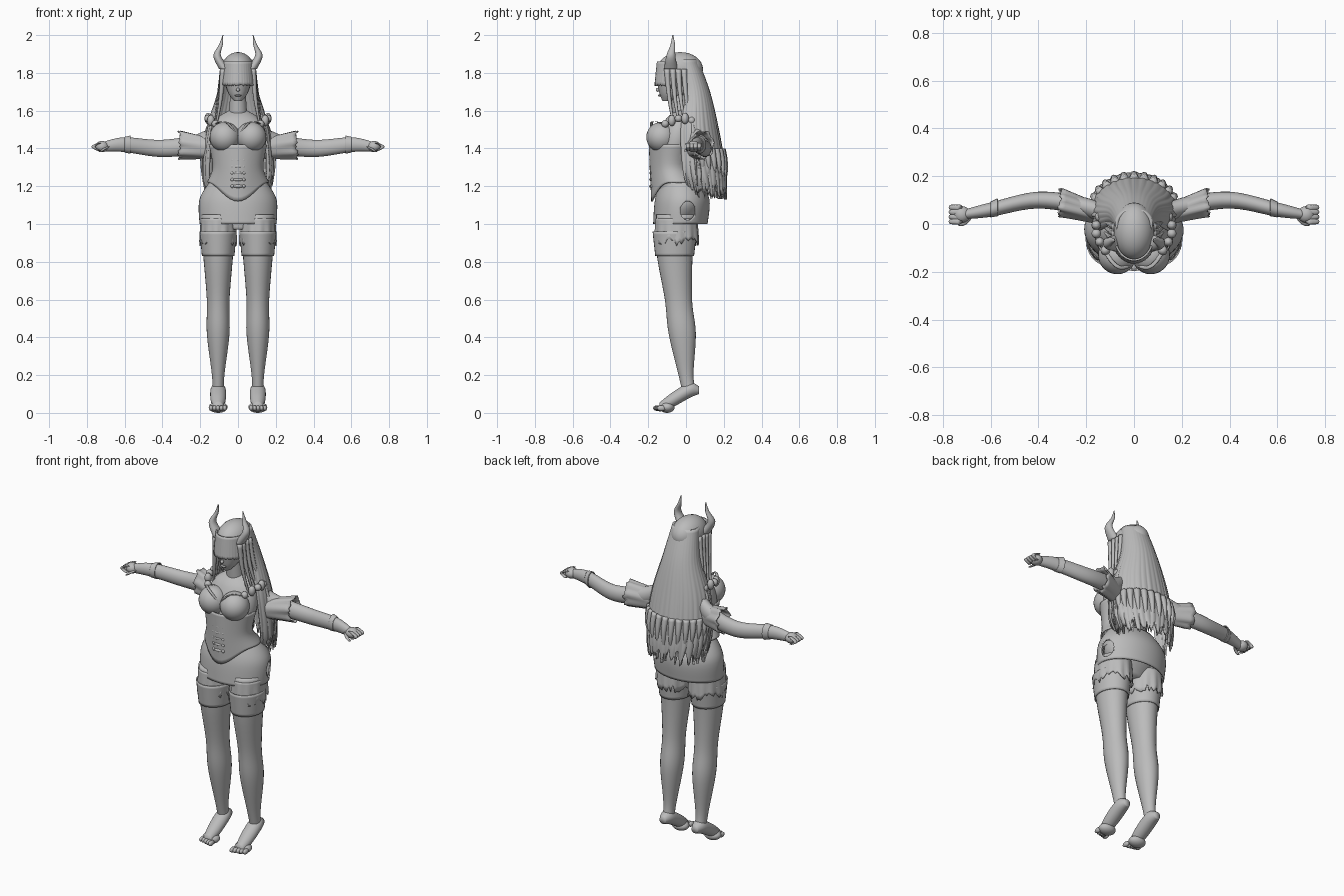
import bpy, bmesh, math, random
from mathutils import Vector

random.seed(4)
old = bpy.data.objects.get("Cube")
if old:
    bpy.data.objects.remove(old, do_unlink=True)

grey = (.5, .5, .5, 1)
clay = bpy.data.materials.new("clay grey")
clay.use_nodes = True
clay.diffuse_color = grey
clay.node_tree.nodes["Principled BSDF"].inputs["Base Color"].default_value = grey

X, Y, Z = Vector((1, 0, 0)), Vector((0, 1, 0)), Vector((0, 0, 1))


def smooth_rings(rings, steps):
    """Catmull-Rom interpolation between rings; returns (ring, progress) pairs."""
    last = len(rings) - 1
    out = []
    for i in range(last):
        before, start = rings[max(i - 1, 0)], rings[i]
        end, after = rings[i + 1], rings[min(i + 2, last)]
        for k in range(steps + (i == last - 1)):
            f = k / steps
            ring = []
            for a, b, c, d in zip(before, start, end, after):
                bend = (2 * a - 5 * b + 4 * c - d) * f * f + (3 * b - a - 3 * c + d) * f ** 3
                ring.append(b + ((c - a) * f + bend) / 2)
            out.append((ring, (i + f) / last))
    return out


def finish(name, bm):
    """Turn a bmesh into a smooth-shaded clay object."""
    bmesh.ops.recalc_face_normals(bm, faces=bm.faces)
    for face in bm.faces:
        face.smooth = True
    mesh = bpy.data.meshes.new(name)
    bm.to_mesh(mesh)
    bm.free()
    mesh.materials.append(clay)
    ob = bpy.data.objects.new(name, mesh)
    bpy.context.collection.objects.link(ob)
    return ob


def loft(name, rings, aspect=1, U=X, V=Y, sides=24, steps=6, arc=None, pleats=0, depth=0,
         ragged=0, drop=-Z, thick=0, shape=None):
    """Skin rings (x, y, z, radius). An arc in degrees leaves the sheet open,
    pleats wave it, ragged tears its last edge, thick makes it a shell."""
    bm, rows = bmesh.new(), []
    first, final = [math.radians(d) for d in (arc or (0, 360))]
    columns = sides + 1 if arc else sides
    tears = [random.random() * ragged for _ in range(columns)]
    for (x, y, z, radius), t in smooth_rings(rings, steps):
        row = []
        for j in range(columns):
            angle = first + (final - first) * j / sides
            r = radius * (1 + depth * t * math.sin(pleats * angle))
            co = Vector((x, y, z)) + U * r * math.cos(angle) + V * r * aspect * math.sin(angle)
            co += drop * tears[j] * t ** 3
            if shape:
                shape(co, t, angle)
            row.append(bm.verts.new(co))
        rows.append(row)
    for upper, lower in zip(rows, rows[1:]):
        for j in range(sides):
            k = (j + 1) % columns
            bm.faces.new((upper[j], upper[k], lower[k], lower[j]))
    if not thick:
        bm.faces.new(rows[0])
        bm.faces.new(rows[-1])
    ob = finish(name, bm)
    if thick:
        shell = ob.modifiers.new("thickness", "SOLIDIFY")
        shell.thickness, shell.offset = thick, 0
    return ob


def column(name, profile, x=0, **options):
    """Upright loft from a profile of (z, y, radius)."""
    return loft(name, [(x, y, z, r) for z, y, r in profile], **options)


def ball(name, centre, size, segments=24):
    bm = bmesh.new()
    bmesh.ops.create_uvsphere(bm, u_segments=segments, v_segments=segments // 2, radius=1)
    for v in bm.verts:
        v.co = Vector([c * s + p for c, s, p in zip(v.co, size, centre)])
    return finish(name, bm)


def strand(name, start, end, bow, radius, taper=.8):
    """Tapered lock from start to end, bulging by the bow vector."""
    start, end, bow = Vector(start), Vector(end), Vector(bow)
    rings = []
    for i in range(5):
        f = i / 4
        p = start.lerp(end, f) + bow * math.sin(math.pi * f)
        rings.append((*p, radius * (1 - taper * f)))
    return loft(name, rings, sides=8, steps=3)


# Torso and neck
column("torso", [(1.12, -.03, .17), (1.28, -.07, .13), (1.45, -.05, .15), (1.55, -.03, .12),
                 (1.6, -.02, .05)], aspect=.67, sides=32)
column("neck", [(1.56, -.02, .05), (1.7, -.04, .04)])


# Corset with a pointed front hem, lacing and eyelets
def pointed_hem(co, t, angle):
    front = max(0, -math.sin(angle))
    co.z -= .1 * front ** 4 * (1 - t) ** 2
    co.y -= .01 * front ** 8


column("corset", [(1.22, -.05, .16), (1.3, -.08, .13), (1.42, -.07, .15)], aspect=.75,
       sides=48, thick=.008, shape=pointed_hem)
pairs = []
for i in range(5):
    height = 1.2 + .035 * i
    ball("corset_lace", (0, -.18, height), (.03, .015, .01), segments=12)
    pairs.append(ball("corset_eyelets", (.03, -.18, height), (.01, .01, .01), segments=10))

# Skirt with a cut-out on one hip, pelvis beneath
skirt = column("skirt", [(1.23, -.03, .14), (1.13, -.02, .2), (1, -.03, .2)], aspect=.7,
               sides=48, thick=.008)
column("pelvis", [(1.2, -.03, .14), (1.1, -.02, .17), (.97, -.05, .1)], aspect=.65)
cutter = ball("cutout_cutter", (.2, .01, 1.07), (.06, .04, .05))
cutter.hide_render = True
cutter.hide_viewport = True
cutout = skirt.modifiers.new("cutout", "BOOLEAN")
cutout.object, cutout.operation, cutout.solver = cutter, "DIFFERENCE", "EXACT"

# Head and face
ball("head", (0, -.05, 1.77), (.07, .1, .11), segments=32)
column("jaw", [(1.75, -.07, .07), (1.69, -.08, .05), (1.65, -.1, .02)], aspect=1.2)
ball("nose", (0, -.15, 1.71), (.01, .01, .01), segments=12)
ball("mouth", (0, -.14, 1.68), (.02, .01, .005), segments=12)

# Hair
ball("hair_cap", (0, -.03, 1.82), (.085, .12, .09), segments=32)
column("fringe", [(1.86, -.05, .08), (1.74, -.05, .09)], aspect=1.25, arc=(190, 350),
       sides=60, pleats=40, depth=.01, ragged=.01, thick=.008)
column("back_hair", [(1.87, 0, .07), (1.7, .04, .1), (1.5, .04, .16), (1.3, .06, .18),
                     (1.23, .08, .16)], aspect=.8, arc=(-30, 210), sides=110,
       pleats=34, depth=.02, ragged=.1, thick=.015)
for i in range(13):
    angle = math.pi * (i + .5) / 13
    across, back = math.cos(angle), math.sin(angle)
    tip = 1.15 + .08 * abs(across) + .02 * random.random()
    strand("hair_tip", (.17 * across, .06 + .13 * back, 1.4),
           (.15 * across, .08 + .11 * back, tip), (.02 * across, .02 * back, 0), .02)
for k in range(4):
    shift = .01 * k
    pairs.append(strand("side_locks", (.08, 3 * shift - .1, 1.82),
                        (.13 + shift, 3 * shift - .05, 1.46), (-.01, -.01, 0), .016))
    pairs.append(strand("outer_strands", (.12, .03, 1.6),
                        (.18 - shift, .06 + 2 * shift, 1.2), (.04, 0, 0), .012))

# Horns
pairs.append(loft("horns", [(.07, -.08, 1.82, .03), (.11, -.08, 1.89, .02),
                            (.09, -.07, 1.95, .01), (.08, -.07, 2, .002)], aspect=1.2, sides=16))

# Bust with trim, and a frill over each shoulder
pairs.append(ball("bust", (.07, -.13, 1.46), (.08, .08, .08), segments=32))
pairs.append(strand("bust_trim", (0, -.16, 1.46), (.13, -.1, 1.52), (0, -.05, .05), .008, taper=0))
for k in range(6):
    bulge = math.sin(math.pi * k / 5)
    pairs.append(ball("shoulder_frill", (.12 + .04 * bulge, .035 * k - .11, 1.53 + .03 * bulge),
                      (.02, .02, .02 + .01 * (k % 2)), segments=12))

# Arms, loose sleeves and glove hems
sideways = dict(U=Y, V=Z, aspect=1.3)
pairs.append(loft("arms", [(.1, .02, 1.5, .045), (.2, .07, 1.43, .04), (.4, .1, 1.4, .035),
                           (.6, .06, 1.42, .03), (.71, .04, 1.41, .02)], **sideways))
pairs.append(loft("sleeves", [(.14, .04, 1.4, .04), (.3, .09, 1.42, .055)], sides=40, pleats=7,
                  depth=.08, ragged=.02, drop=X, thick=.006, **sideways))
pairs.append(loft("glove_hems", [(.6, .06, 1.42, .03), (.57, .07, 1.42, .035)], thick=.005,
                  **sideways))

# Hands with curled fingers
pairs.append(ball("palms", (.72, .04, 1.41), (.035, .035, .03)))
for k in range(4):
    y = .01 + .02 * k
    pairs.append(strand("fingers", (.73, y, 1.43), (.74, y, 1.39), (.03, 0, 0), .012, taper=.2))
pairs.append(strand("thumbs", (.69, .03, 1.41), (.73, 0, 1.38), (0, -.01, 0), .013, taper=.4))

# Legs, stocking tops and ragged lace
stance = .105
pairs.append(column("legs", [(1.05, -.05, .09), (.85, -.06, .08), (.6, -.04, .06),
                             (.42, -.02, .06), (.2, 0, .033), (.1, .02, .03)], x=stance,
                    aspect=1.2, sides=28))
pairs.append(column("stocking_tops", [(.83, -.06, .083), (.96, -.06, .095)], x=stance,
                    aspect=1.2, sides=32, thick=.006))
pairs.append(column("lace_frills", [(1.03, -.05, .09), (.93, -.05, .095)], x=stance, aspect=1.2,
                    sides=56, pleats=12, depth=.04, ragged=.05, thick=.005))

# Feet raised on their toes
pairs.append(loft("feet", [(stance, .07, .12, .02), (stance, .02, .12, .04),
                           (stance, -.07, .07, .04), (stance, -.14, .03, .025)], V=Z))
pairs.append(ball("foot_pads", (stance, -.1, .03), (.05, .04, .03)))
for k in range(5):
    pairs.append(ball("toes", (.07 + .018 * k, .005 * k - .15, .025), (.012, .025, .015),
                      segments=12))

# Mirror every paired part across the body
for part in pairs:
    mirror = part.modifiers.new("other_side", "MIRROR")
    mirror.use_mirror_merge = False
